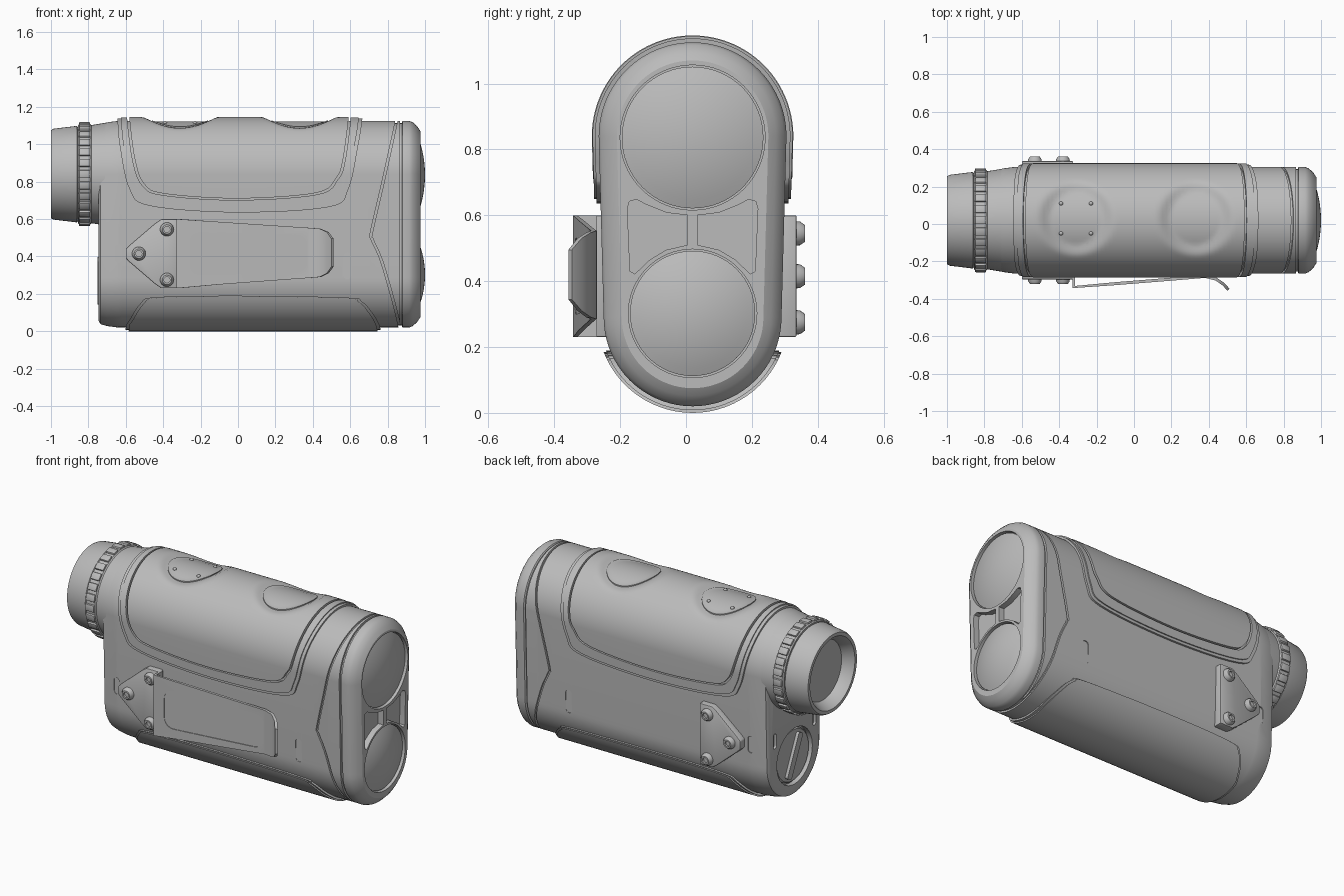
import bpy, bmesh, math
from mathutils import Matrix, Vector

cube = bpy.data.objects.get("Cube")
if cube:
    bpy.data.objects.remove(cube, do_unlink=True)

MID = 0.02          # y of the body's middle plane
TOP, LOW = 0.84, 0.29   # heights of the two arc centres

grey = bpy.data.materials.new("body_grey")
grey.use_nodes = True
grey.diffuse_color = (0.5, 0.5, 0.5, 1)
grey.node_tree.nodes["Principled BSDF"].inputs["Base Color"].default_value = (0.5, 0.5, 0.5, 1)


def shade(ob, angle=32):
    for p in ob.data.polygons:
        p.use_smooth = True
    ob.data.set_sharp_from_angle(angle=math.radians(angle))


def finish(name, bm):
    bmesh.ops.remove_doubles(bm, verts=bm.verts, dist=1e-5)
    bmesh.ops.recalc_face_normals(bm, faces=bm.faces)
    me = bpy.data.meshes.new(name)
    bm.to_mesh(me)
    bm.free()
    me.materials.append(grey)
    ob = bpy.data.objects.new(name, me)
    bpy.context.scene.collection.objects.link(ob)
    shade(ob)
    return ob


def apply(ob):
    dg = bpy.context.evaluated_depsgraph_get()
    me = bpy.data.meshes.new_from_object(ob.evaluated_get(dg))
    ob.modifiers.clear()
    ob.data = me
    shade(ob)
    return ob


def boolean(ob, cutter, op="DIFFERENCE"):
    m = ob.modifiers.new("cut", "BOOLEAN")
    m.object, m.operation, m.solver = cutter, op, "EXACT"
    apply(ob)
    bpy.data.objects.remove(cutter, do_unlink=True)
    return ob


def bevel(ob, width):
    m = ob.modifiers.new("bevel", "BEVEL")
    m.width, m.segments, m.limit_method = width, 2, "ANGLE"
    return apply(ob)


def bridge(bm, rings):
    n = len(rings[0])
    for a, b in zip(rings, rings[1:]):
        for i in range(n):
            j = (i + 1) % n
            bm.faces.new((a[i], a[j], b[j], b[i]))


def dip(x, y):
    # thumb hollows under the two buttons
    total = 0
    for bx in (-0.31, 0.33):
        t = (math.hypot(x - bx, y - MID - 0.01) - 0.13) / 0.08
        t = min(max(t, 0), 1)
        total += 0.03 * (1 - t * t * (3 - 2 * t))
    return total


def loft(name, stations):
    # stadium cross-sections given as (x, outward offset)
    bm = bmesh.new()
    rings = []
    for x, o in stations:
        ring = []
        for cz, r, start, n in ((TOP, 0.285, 0, 60), (LOW, 0.27, math.pi, 36)):
            for i in range(n + 1):
                a = start + math.pi * i / n
                y, z = MID + (r + o) * math.cos(a), cz + (r + o) * math.sin(a)
                ring.append(bm.verts.new((x, y, z - (dip(x, y) if z > TOP + 0.1 else 0))))
        rings.append(ring)
    bridge(bm, rings)
    bm.faces.new(rings[0])
    bm.faces.new(rings[-1])
    return finish(name, bm)


def steps(x0, x1, o, n=64):
    return [(x0 + (x1 - x0) * i / n, o) for i in range(n + 1)]


def prism(name, pts, axis, a, b, shear=0):
    place = {"x": lambda p, t: (t, p[0], p[1]),
             "y": lambda p, t: (p[0], t + shear * p[0], p[1]),
             "z": lambda p, t: (p[0], p[1], t)}[axis]
    bm = bmesh.new()
    rings = [[bm.verts.new(place(p, t)) for p in pts] for t in (a, b)]
    bridge(bm, rings)
    for r in rings:
        bm.faces.new(r)
    return finish(name, bm)


def lathe(name, profile, axis, centre, n=64):
    # profile of (distance along axis, radius)
    bm = bmesh.new()
    rings = []
    for t, r in profile:
        ring = []
        for i in range(n):
            a = math.tau * i / n
            u, v = r * math.cos(a), r * math.sin(a)
            p = Vector((t, u, v)) if axis == "x" else Vector((u, t, v))
            ring.append(bm.verts.new(p + Vector(centre)))
        rings.append(ring)
    bridge(bm, rings)
    bmesh.ops.dissolve_degenerate(bm, edges=bm.edges, dist=1e-6)
    return finish(name, bm)


def curve(pts, n=6):
    # smooth line through the points
    p = [Vector(q) for q in [pts[0], *pts, pts[-1]]]
    out = []
    for a, b, c, d in zip(p, p[1:], p[2:], p[3:]):
        for i in range(n):
            t = i / n
            out.append(0.5 * (2 * b + (c - a) * t + (2 * a - 5 * b + 4 * c - d) * t * t
                              + (3 * b - a - 3 * c + d) * t ** 3))
    return out + [p[-1]]


def rounded(cx, cy, w, h, r, n=8):
    out = []
    for k, (sx, sy) in enumerate(((1, 1), (-1, 1), (-1, -1), (1, -1))):
        for i in range(n + 1):
            a = math.pi / 2 * (k + i / n)
            out.append((cx + sx * (w / 2 - r) + r * math.cos(a),
                        cy + sy * (h / 2 - r) + r * math.sin(a)))
    return out


def circle(cx, cy, r, n=64):
    return [(cx + r * math.cos(math.tau * i / n), cy + r * math.sin(math.tau * i / n)) for i in range(n)]


def resize(pts, s, c=(0.01, 1.14)):
    return [(c[0] + (p[0] - c[0]) * s, c[1] + (p[1] - c[1]) * s) for p in pts]


# Main body, with an inner core that closes the seams
body = loft("body", [(-0.745, -0.035), (-0.735, -0.018), (-0.70, -0.008)] + steps(-0.64, 0.866, 0, 76))
loft("body_core", steps(-0.70, 0.90, -0.012, 80))
seam = curve([(0.86, 1.25), (0.84, 1.12), (0.77, 0.8), (0.708, 0.53), (0.712, 0.49),
              (0.767, 0.36), (0.85, 0.06), (0.87, -0.1)])
strip = seam + [p + Vector((0.012, 0)) for p in reversed(seam)]
boolean(body, prism("cutter", strip, "y", -1, 1))
for s in (-1, 1):
    for cx, cz, w, h in ((-0.64, 0.415, 0.036, 0.1), (0.585, 0.35, 0.04, 0.14)):
        y = MID + s * 0.268
        boolean(body, prism("cutter", rounded(cx, cz, w, h, w / 2.1), "y", y, y + s * 0.1))
    # small slots in the rear face
    boolean(body, prism("cutter", rounded(MID + s * 0.19, 0.43, 0.03, 0.09, 0.014), "x", -0.8, -0.73))
boolean(body, prism("cutter", circle(MID, 0.27, 0.17), "x", -0.8, -0.715))

# Battery cap with a turning bar
lathe("battery_cap", [(-0.69, 0), (-0.69, 0.16), (-0.725, 0.16), (-0.732, 0.153), (-0.732, 0)], "x", (0, MID, 0.27))
bar = prism("battery_cap_bar", rounded(0, 0, 0.045, 0.27, 0.015), "x", -0.75, -0.72)
bar.matrix_world = Matrix.Translation((0, MID, 0.27)) @ Matrix.Rotation(math.radians(25), 4, "X")

# Upper grip: stepped rim, then the raised panel inside a groove
rim = curve([(-0.65, 1.3), (-0.645, 1.14), (-0.63, 0.98), (-0.58, 0.76), (-0.47, 0.67), (0, 0.635),
             (0.49, 0.665), (0.59, 0.76), (0.64, 0.98), (0.665, 1.14), (0.67, 1.3)])
panel = curve([(-0.59, 1.3), (-0.58, 1.13), (-0.55, 0.91), (-0.5, 0.785), (-0.39, 0.735), (0, 0.71),
               (0.42, 0.74), (0.525, 0.82), (0.56, 0.91), (0.59, 1.13), (0.60, 1.3)])
for name, outline, off in (("grip_rim_edge", rim, 0.012), ("grip_rim", resize(rim, 0.97), 0.019)):
    ob = loft(name, steps(-0.7, 0.7, off))
    boolean(ob, prism("cutter", outline, "y", -1, 1), "INTERSECT")
    boolean(ob, prism("cutter", resize(panel, 1.02), "y", -1, 1))
boolean(loft("grip_panel", steps(-0.7, 0.7, 0.021)), prism("cutter", panel, "y", -1, 1), "INTERSECT")

# Buttons following the hollows, the rear one with four pips
for name, bx in (("rear_button", -0.31), ("front_button", 0.33)):
    boolean(loft(name, steps(bx - 0.2, bx + 0.2, 0.027, 32)),
            prism("cutter", circle(bx, 0.03, 0.15), "z", 0.95, 1.3), "INTERSECT")
for px in (-0.39, -0.23):
    for py in (-0.05, 0.11):
        z = TOP + math.sqrt(0.312 ** 2 - (py - MID) ** 2) - 0.03
        bm = bmesh.new()
        bmesh.ops.create_uvsphere(bm, u_segments=12, v_segments=8, radius=0.011,
                                  matrix=Matrix.Translation((px, py, z)))
        finish("button_pip", bm)

# Lower grip plate
base = curve([(-0.6, -0.1), (-0.6, 0.02), (-0.58, 0.06), (-0.52, 0.15), (-0.44, 0.182), (0, 0.19),
              (0.58, 0.18), (0.66, 0.16), (0.71, 0.11), (0.76, 0.02), (0.76, -0.1)])
for name, outline, off in (("base_plate_edge", base, 0.012), ("base_plate", resize(base, 0.975, (0.08, 0)), 0.02)):
    boolean(loft(name, steps(-0.65, 0.8, off)), prism("cutter", outline, "y", -1, 1), "INTERSECT")

# Front bezel with two lens wells and two pockets beside a rib
bezel = loft("front_bezel", [(0.876, -0.006), (0.88, 0), (0.915, 0), (0.935, -0.008), (0.96, -0.032), (0.975, -0.055)])
for name, cz, r in (("upper_lens", 0.836, 0.215), ("lower_lens", 0.302, 0.19)):
    boolean(bezel, prism("cutter", circle(MID, cz, r + 0.005), "x", 0.93, 1.1))
    dome = [(0.96 + 0.04 * (1 - (k / 8) ** 2), r * k / 8) for k in range(9)]
    lathe(name, dome + [(0.92, r), (0.92, 0)], "x", (0, MID, cz))
pocket = [(0.015, 0.6), (0.08, 0.608), (0.14, 0.632), (0.17, 0.648), (0.192, 0.642), (0.198, 0.62),
          (0.19, 0.43), (0.175, 0.422), (0.13, 0.465), (0.08, 0.495), (0.015, 0.51)]
for s in (-1, 1):
    boolean(bezel, prism("cutter", [(MID + s * y, z) for y, z in pocket], "x", 0.94, 1.1))

# Eyepiece
EYE = (0, MID, TOP)
lathe("eyepiece_neck", [(-0.6, 0), (-0.6, 0.283), (-0.7, 0.276), (-0.785, 0.262), (-0.79, 0.255), (-0.79, 0)], "x", EYE)
lathe("eyepiece_cup", [(-0.77, 0), (-0.77, 0.25), (-0.855, 0.25), (-0.862, 0.258), (-0.985, 0.243), (-1, 0.235),
                       (-1, 0.215), (-0.94, 0.18), (-0.935, 0.18), (-0.935, 0)], "x", EYE)
lathe("focus_ring", [(-0.783, 0.24), (-0.783, 0.262), (-0.79, 0.268), (-0.848, 0.268), (-0.856, 0.262),
                     (-0.856, 0.24), (-0.783, 0.24)], "x", EYE)
bm = bmesh.new()
for i in range(28):
    m = (Matrix.Translation((-0.82, MID, TOP)) @ Matrix.Rotation(math.tau * i / 28, 4, "X")
         @ Matrix.Translation((0, 0, 0.268)) @ Matrix.Diagonal((0.06, 0.042, 0.02, 1)))
    bmesh.ops.create_cube(bm, size=1, matrix=m)
bevel(finish("focus_ring_teeth", bm), 0.005)

# Mounting plates and screws on both sides
plate = [(-0.6, 0.44), (-0.58, 0.46), (-0.44, 0.58), (-0.41, 0.6), (-0.325, 0.6),
         (-0.325, 0.23), (-0.41, 0.23), (-0.44, 0.25), (-0.58, 0.37), (-0.6, 0.39)]
for s, side in ((-1, "right"), (1, "left")):
    bevel(prism(side + "_mount_plate", plate, "y", MID + s * 0.25, MID + s * 0.316), 0.006)
    for sx, sz in ((-0.38, 0.545), (-0.53, 0.415), (-0.38, 0.275)):
        lathe(side + "_screw", [(s * t, r) for t, r in ((0.3, 0), (0.3, 0.038), (0.326, 0.036), (0.342, 0.025),
              (0.342, 0.016), (0.33, 0.016), (0.33, 0))], "y", (sx, MID, sz), 24)

# Belt clip: a bent tapering strip with a shallow recessed panel
path = [(-0.322, -0.27, 0.23, 0.6), (-0.322, -0.337, 0.23, 0.6), (-0.1, -0.319, 0.25, 0.585),
        (0.2, -0.295, 0.272, 0.565), (0.38, -0.28, 0.285, 0.553), (0.44, -0.295, 0.29, 0.548),
        (0.48, -0.323, 0.31, 0.53), (0.505, -0.352, 0.345, 0.495)]
bm = bmesh.new()
pairs = [[bm.verts.new((x, y, z)) for z in (lo, hi)] for x, y, lo, hi in path]
for a, b in zip(pairs, pairs[1:]):
    bm.faces.new((a[0], b[0], b[1], a[1]))
clip = finish("belt_clip", bm)
m = clip.modifiers.new("thickness", "SOLIDIFY")
m.thickness, m.offset = 0.016, 0
apply(clip)
window = [(x, 0.415 + (z - 0.415) * (1 - 0.25 * (x + 0.26))) for x, z in rounded(0.055, 0.415, 0.63, 0.235, 0.06)]
boolean(clip, prism("cutter", window, "y", -0.5, -0.3145, 0.081))
